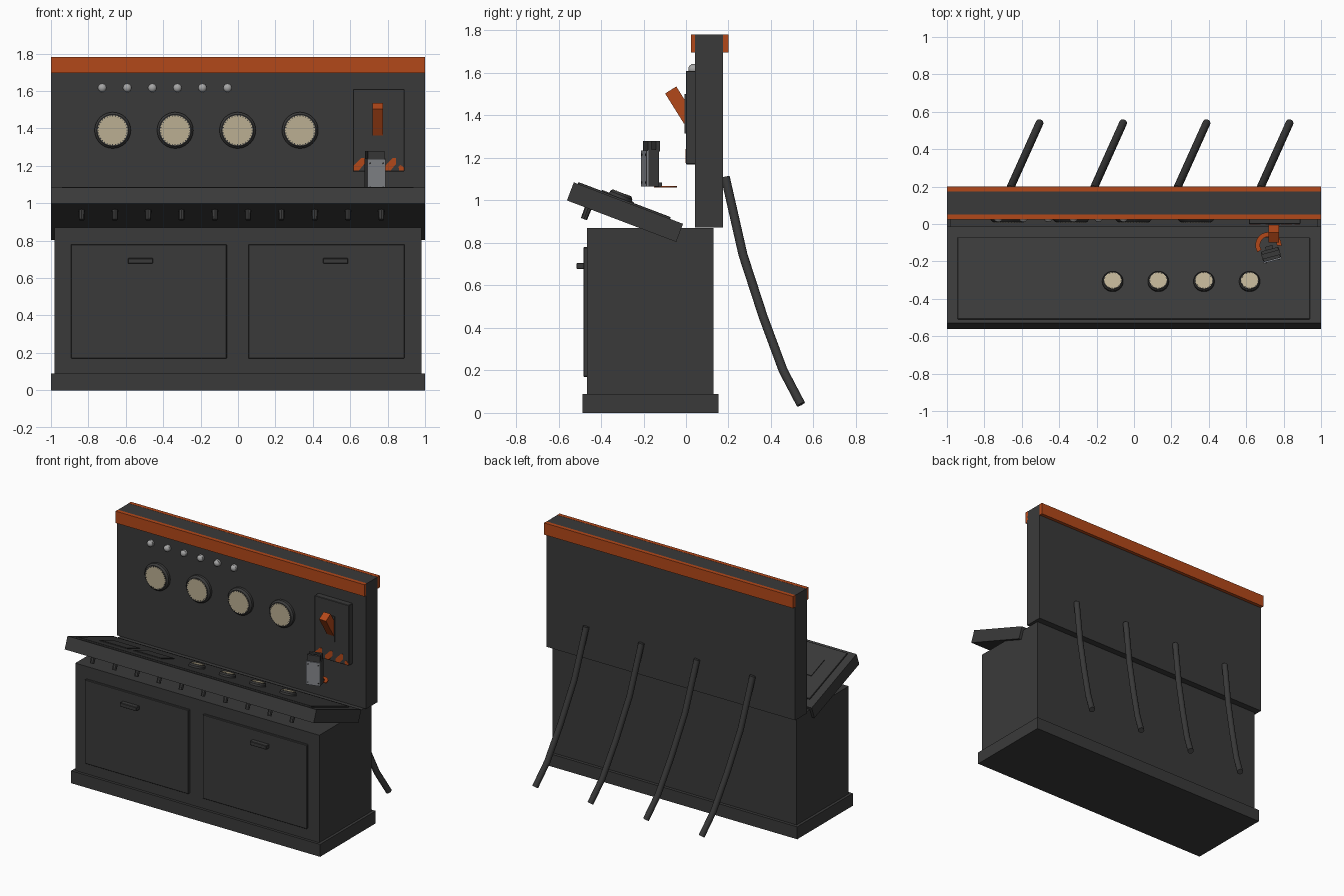
import bpy, bmesh, math
from mathutils import Matrix, Vector

if "Cube" in bpy.data.objects:
    bpy.data.objects.remove(bpy.data.objects["Cube"])


def material(name, rgb):
    m = bpy.data.materials.new(name)
    m.diffuse_color = (*rgb, 1)
    m.use_nodes = True
    m.node_tree.nodes["Principled BSDF"].inputs["Base Color"].default_value = m.diffuse_color
    return m


DARK = material("charcoal", (0.042, 0.042, 0.042))
ORANGE = material("burnt orange", (0.45, 0.065, 0.010))
CREAM = material("dial cream", (0.50, 0.43, 0.29))
PALE = material("lamp grey", (0.38, 0.38, 0.38))
STEEL = material("steel grey", (0.23, 0.24, 0.26))
I = Matrix.Identity(4)


def finish(name, bm, mat, smooth=False):
    bmesh.ops.recalc_face_normals(bm, faces=bm.faces)
    me = bpy.data.meshes.new(name)
    bm.to_mesh(me)
    bm.free()
    me.materials.append(mat)
    ob = bpy.data.objects.new(name, me)
    bpy.context.collection.objects.link(ob)
    if smooth:
        bpy.ops.object.select_all(action='DESELECT')
        ob.select_set(True)
        bpy.context.view_layer.objects.active = ob
        bpy.ops.object.shade_smooth_by_angle(angle=math.radians(35))
    return ob


def box(name, x, y, z, mat=DARK, M=I, bevel=0):
    """Box from (low, high) ranges, placed by matrix M."""
    bm = bmesh.new()
    c = Vector([(a + b) / 2 for a, b in (x, y, z)])
    s = [b - a for a, b in (x, y, z)]
    bmesh.ops.create_cube(bm, size=1, matrix=M @ Matrix.Translation(c) @ Matrix.Diagonal((*s, 1)))
    if bevel:
        bmesh.ops.bevel(bm, geom=bm.edges[:], offset=bevel, segments=1, affect='EDGES')
    return finish(name, bm, mat)


def cyl(name, M, r1, r2, z0, z1, mat=DARK, n=32):
    """Cylinder or cone along the local z of M."""
    bm = bmesh.new()
    bmesh.ops.create_cone(bm, cap_ends=True, segments=n, radius1=r1, radius2=r2, depth=z1 - z0,
                          matrix=M @ Matrix.Translation((0, 0, (z0 + z1) / 2)))
    return finish(name, bm, mat, n > 12)


def gauge(name, M, r, h):
    """Dark bezel, cream dial and a ring of tick marks."""
    cyl(name + "_base", M, r, r, 0, h * 0.6)
    cyl(name + "_bezel", M, r, r * 0.88, h * 0.6, h)
    cyl(name + "_dial", M, r * 0.83, r * 0.83, h * 0.5, h + 0.002, CREAM)
    bm = bmesh.new()
    for i in range(32):
        R = M @ Matrix.Rotation(i * math.tau / 32, 4, 'Z') @ Matrix.Translation((r * 0.80, 0, h + 0.002))
        bmesh.ops.create_cube(bm, size=1, matrix=R @ Matrix.Diagonal((r * 0.07, r * 0.05, 0.002, 1)))
    finish(name + "_ticks", bm, DARK)


def plate(name, pts, y, mat, t=0.004):
    """Flat outline in x and z, facing the front."""
    bm = bmesh.new()
    f = bm.faces.new([bm.verts.new((x, y, z)) for x, z in pts])
    ext = bmesh.ops.extrude_face_region(bm, geom=[f])
    bmesh.ops.translate(bm, vec=(0, -t, 0), verts=[v for v in ext["geom"] if isinstance(v, bmesh.types.BMVert)])
    finish(name, bm, mat)


# Lower cabinet with two doors
box("plinth", (-1, 1), (-0.486, 0.152), (0, 0.09))
box("cabinet", (-0.98, 0.98), (-0.467, 0.13), (0.09, 0.87))
for side, a, b, h in (("left", -0.893, -0.06, -0.522), ("right", 0.055, 0.89, 0.522)):
    box(side + "_door", (a, b), (-0.483, -0.46), (0.17, 0.78), bevel=0.003)
    box(side + "_door_handle", (h - 0.067, h + 0.067), (-0.515, -0.48), (0.677, 0.706), bevel=0.003)

# Upright back board with orange trim front and back
box("back_board", (-1, 1), (0.042, 0.175), (0.872, 1.78))
box("front_trim", (-1, 1), (0.023, 0.05), (1.695, 1.781), ORANGE)
box("rear_trim", (-1, 1), (0.173, 0.2), (1.695, 1.781), ORANGE)

# Wall gauges and indicator lamps
face_front = Matrix.Rotation(math.pi / 2, 4, 'X')
for i in range(4):
    gauge(f"wall_gauge_{i}", Matrix.Translation((-0.67 + i * 0.334, 0.043, 1.39)) @ face_front, 0.097, 0.032)
for i in range(6):
    M = Matrix.Translation((-0.726 + i * 0.134, 0.043, 1.617)) @ face_front
    cyl(f"lamp_base_{i}", M, 0.024, 0.024, 0, 0.016, PALE, 16)
    bm = bmesh.new()
    bmesh.ops.create_uvsphere(bm, u_segments=16, v_segments=8, radius=0.023,
                              matrix=M @ Matrix.Translation((0, 0, 0.014)) @ Matrix.Diagonal((1, 1, 0.8, 1)))
    finish(f"lamp_dome_{i}", bm, PALE, True)

# Main switch panel with lever and hazard stripes
box("switch_panel", (0.614, 0.89), (0.0, 0.045), (1.17, 1.61), bevel=0.003)
box("lever_slot", (0.718, 0.778), (-0.006, 0.002), (1.315, 1.50))
lever = Matrix.Translation((0.748, 0.006, 1.395)) @ Matrix.Rotation(math.radians(32), 4, 'X')
box("switch_lever", (-0.028, 0.028), (-0.031, 0.031), (-0.02, 0.147), ORANGE, lever)
for i, b in enumerate((0.617, 0.702, 0.787)):
    plate(f"hazard_stripe_{i}", [(b, 1.176), (b + 0.03, 1.176), (b + 0.058, 1.21), (b + 0.058, 1.243),
                                 (b + 0.042, 1.243), (b, 1.20)], 0.001, ORANGE)
plate("hazard_stripe_3", [(0.862, 1.176), (0.888, 1.176), (0.888, 1.19), (0.87, 1.205), (0.858, 1.195)],
      0.001, ORANGE)

# Sloping desk: local y runs down the slope, local z is its normal
desk = Matrix.Translation((0, -0.528, 1.085)) @ Matrix.Rotation(math.radians(-20.8), 4, 'X')
box("desk_slab", (-1, 1), (0, 0.55), (-0.091, 0), M=desk)
box("desk_panel", (-0.943, 0.94), (0.02, 0.485), (-0.01, 0.009), M=desk, bevel=0.002)
for i, x in enumerate((-0.835, -0.56)):
    box(f"desk_screen_{i}", (x, x + 0.22), (0.137, 0.297), (0, 0.014), M=desk)
for i in range(4):
    gauge(f"desk_gauge_{i}", desk @ Matrix.Translation((-0.114 + i * 0.244, 0.23, 0.008)), 0.056, 0.024)
for i in range(10):
    cyl(f"under_knob_{i}", desk @ Matrix.Translation((-0.836 + i * 0.178, 0.106, 0)), 0.015, 0.017,
        -0.145, -0.085, n=8)

# Small hanging control unit, turned slightly
unit = Matrix.Translation((0.733, -0.166, 0)) @ Matrix.Rotation(math.radians(15), 4, 'Z')
box("unit_body", (-0.05, 0.05), (-0.024, 0.028), (1.066, 1.232), M=unit)
box("unit_face", (-0.05, 0.05), (-0.033, -0.023), (1.066, 1.234), STEEL, unit)
for sx in (-1, 1):
    for z in (1.085, 1.215):
        M = unit @ Matrix.Translation((sx * 0.036, -0.033, z)) @ face_front
        cyl("unit_screw", M, 0.005, 0.005, -0.002, 0.003, n=8)
for y in (-0.026, 0.014):
    box("unit_post", (-0.046, 0.046), (y, y + 0.018), (1.23, 1.28), M=unit)
box("unit_top", (-0.05, 0.05), (-0.024, 0.028), (1.232, 1.24), M=unit)
box("unit_bracket", (-0.02, 0.02), (0.025, 0.05), (1.062, 1.085), M=unit)

# Flat hook plate behind the unit: half ring
bm = bmesh.new()
R = unit @ Matrix.Translation((0, 0.055, 1.06))
rings = []
for i in range(13):
    a = math.pi * (i / 12 * 1.2 - 0.1)
    c, s = math.cos(a), math.sin(a)
    rings.append([bm.verts.new(R @ Vector((r * c, r * s, z)))
                  for r, z in ((0.045, 0), (0.07, 0), (0.07, 0.008), (0.045, 0.008))])
for p, q in zip(rings, rings[1:]):
    for k in range(4):
        bm.faces.new((p[k], p[(k + 1) % 4], q[(k + 1) % 4], q[k]))
bm.faces.new(rings[0])
bm.faces.new(rings[-1])
finish("unit_hook", bm, ORANGE)

# Cables dropping from the back
drop = [(0.185, 1.11), (0.268, 0.745), (0.363, 0.453), (0.457, 0.20), (0.541, 0.04)]
for i, x0 in enumerate((-0.665, -0.218, 0.228, 0.672)):
    rings = []
    bm = bmesh.new()
    path = [Vector((x0 + (y - 0.185) * 0.45, y, z)) for y, z in drop]
    for k, p in enumerate(path):
        t = (path[min(k + 1, 4)] - path[max(k - 1, 0)]).normalized()
        u = t.cross(Vector((1, 0, 0))).normalized()
        v = t.cross(u)
        rings.append([bm.verts.new(p + 0.021 * (u * math.cos(j * math.tau / 12) + v * math.sin(j * math.tau / 12)))
                      for j in range(12)])
    for p, q in zip(rings, rings[1:]):
        for j in range(12):
            bm.faces.new((p[j], p[(j + 1) % 12], q[(j + 1) % 12], q[j]))
    bm.faces.new(rings[0])
    bm.faces.new(rings[-1])
    finish(f"cable_{i}", bm, DARK, True)
